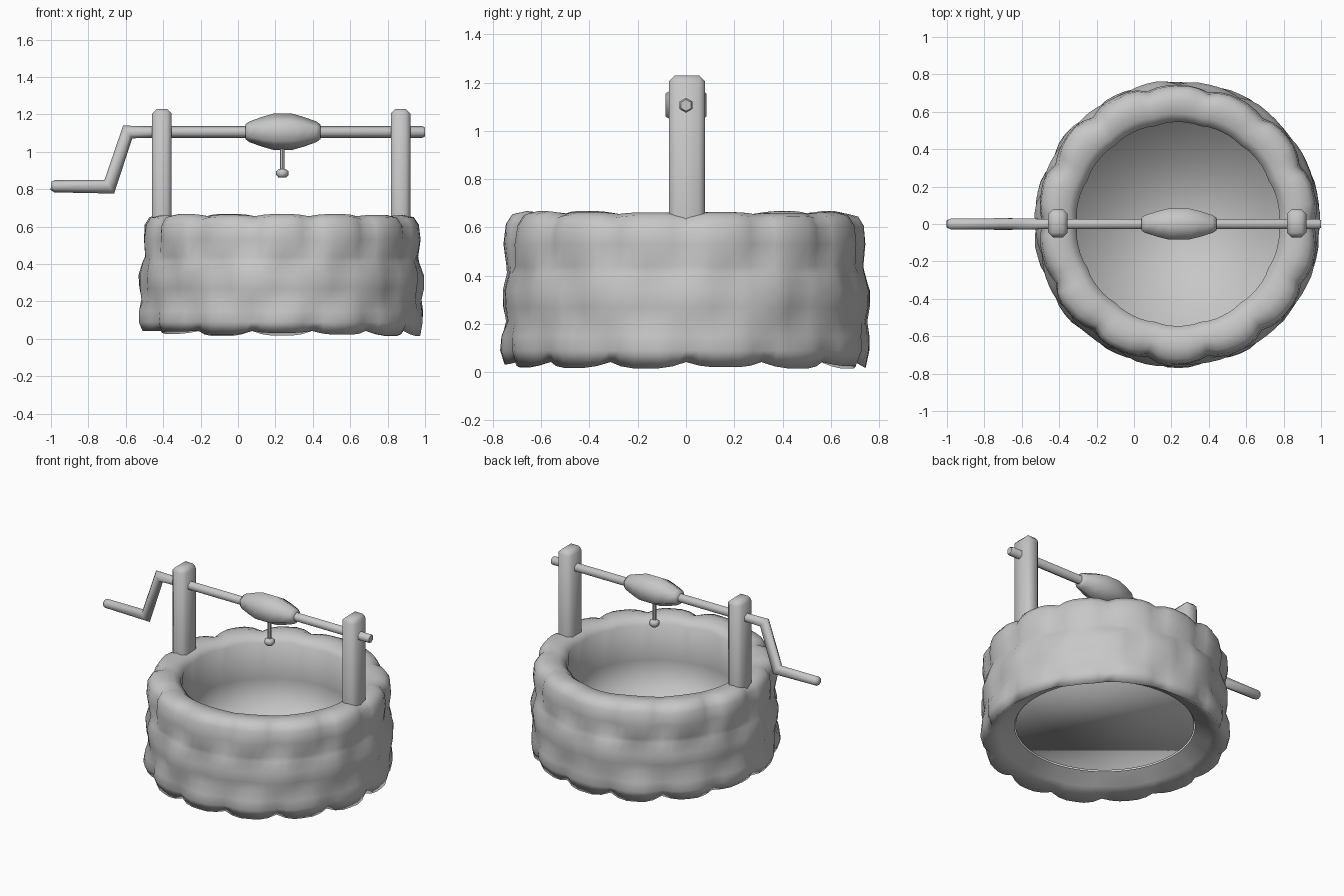
import bpy, bmesh, math, random
from mathutils import Vector, noise

random.seed(4)
if "Cube" in bpy.data.objects:
    bpy.data.objects.remove(bpy.data.objects["Cube"], do_unlink=True)

CX = 0.235          # well axis
GREY = (0.57, 0.57, 0.57, 1)
mat = bpy.data.materials.new("plain_grey")
mat.use_nodes = True
mat.diffuse_color = GREY
mat.node_tree.nodes["Principled BSDF"].inputs["Base Color"].default_value = GREY


def finish(name, bm, angle=40):
    bmesh.ops.recalc_face_normals(bm, faces=bm.faces)
    mesh = bpy.data.meshes.new(name)
    bm.to_mesh(mesh)
    bm.free()
    ob = bpy.data.objects.new(name, mesh)
    bpy.context.collection.objects.link(ob)
    mesh.materials.append(mat)
    bpy.ops.object.select_all(action="DESELECT")
    ob.select_set(True)
    bpy.context.view_layer.objects.active = ob
    bpy.ops.object.shade_smooth_by_angle(angle=math.radians(angle))
    return ob


def bridge(bm, a, b):
    n = len(a)
    for i in range(n):
        bm.faces.new((a[i], a[(i + 1) % n], b[(i + 1) % n], b[i]))


def tube(name, path, radii, sides, angle=40):
    """Sweep a polygon along a path lying in the xz plane, with mitred bends."""
    bm = bmesh.new()
    pts = [Vector((x, 0, z)) for x, z in path]
    rings = []
    for i, p in enumerate(pts):
        d_in = (p - pts[i - 1]).normalized() if i else (pts[1] - p).normalized()
        d_out = (pts[i + 1] - p).normalized() if i < len(pts) - 1 else d_in
        t = (d_in + d_out).normalized()
        up = Vector((-t.z, 0, t.x)) / max(t.dot(d_in), 0.5)
        ring = []
        for k in range(sides):
            a = math.tau * k / sides
            ring.append(bm.verts.new(p + radii[i] * (math.cos(a) * up + Vector((0, math.sin(a), 0)))))
        rings.append(ring)
    for a, b in zip(rings, rings[1:]):
        bridge(bm, a, b)
    bm.faces.new(rings[0])
    bm.faces.new(rings[-1])
    return finish(name, bm, angle)


# Stone well: one lathed shell with staggered lumpy courses and an inner floor
SEG, STONES = 84, 14
jitter = [[random.uniform(-1, 1) for _ in range(STONES)] for _ in range(3)]
# radius, height, course, seam depth
profile = [(0.555, 0.14, 0, 0), (0.65, 0.085, 0, 0.005), (0.75, 0.03, 0, 0.03),
           (0.768, 0.09, 0, 0.025), (0.764, 0.15, 0, 0.018), (0.748, 0.21, 1, 0.01),
           (0.759, 0.27, 1, 0.015), (0.762, 0.34, 1, 0.015), (0.742, 0.41, 1, 0.01),
           (0.738, 0.44, 2, 0.015), (0.75, 0.53, 2, 0.025), (0.742, 0.61, 2, 0.03), (0.715, 0.65, 2, 0.03),
           (0.66, 0.663, 2, 0.018), (0.59, 0.655, 2, 0.01), (0.545, 0.62, 2, 0.008),
           (0.545, 0.38, 2, 0), (0.55, 0.145, 2, 0)]
bm = bmesh.new()
rings = []
for r, z, course, depth in profile:
    ring = []
    for k in range(SEG):
        a = math.tau * k / SEG
        u = k / SEG * STONES + (0.5 if course == 1 else 0)
        j = jitter[course][int(u) % STONES]
        seam = abs(math.cos(math.pi * u)) ** 8
        block = j * (1 - seam)
        lump = noise.noise(Vector((math.cos(a), math.sin(a), z * 1.5)) * 4)
        outer = 1 if r > 0.7 else 0
        rr = r - depth * seam + outer * (0.006 * block + 0.012 * lump)
        zz = z
        if z < 0.08:
            zz += 0.018 * block + 0.012 * seam
        elif z > 0.6:
            zz += 0.006 * block - 0.4 * depth * seam
        ring.append(bm.verts.new((CX + rr * math.cos(a), rr * math.sin(a), zz)))
    rings.append(ring)
for a, b in zip(rings, rings[1:]):
    bridge(bm, a, b)
bm.faces.new(rings[-1])
finish("stone_well", bm, 180)

# Posts with chamfered edges and tops
for name, x in (("right_post", -0.407), ("left_post", 0.869)):
    bm = bmesh.new()
    bmesh.ops.create_cube(bm, size=1)
    for v in bm.verts:
        v.co = (x + v.co.x * 0.104, 0.004 + v.co.y * 0.15, 0.925 + v.co.z * 0.61)
    edges = [e for e in bm.edges if min(v.co.z for v in e.verts) > 1 or
             abs(e.verts[0].co.z - e.verts[1].co.z) > 0.1]
    bmesh.ops.bevel(bm, geom=edges, offset=0.025, segments=1, affect="EDGES")
    finish(name, bm, 50)

# Axle running into the bent crank handle, with slightly rounded ends
tube("axle_and_crank", [(1.0, 1.106), (0.985, 1.106), (-0.45, 1.106), (-0.59, 1.106),
                        (-0.688, 0.813), (-0.98, 0.816), (-1.0, 0.818)],
     [0.024, 0.031, 0.031, 0.034, 0.036, 0.033, 0.022], 6, 65)

# Six-sided rope drum swelling around the axle
tube("rope_drum", [(x, 1.107) for x in (0.04, 0.06, 0.13, 0.19, 0.29, 0.35, 0.42, 0.44)],
     [0.04, 0.055, 0.08, 0.097, 0.097, 0.08, 0.055, 0.04], 6, 65)

# Rope with its end knot
tube("rope", [(0.237, 1.05), (0.237, 0.89)], [0.012, 0.012], 8)
tube("rope_knot", [(0.237, z) for z in (0.908, 0.896, 0.876, 0.862)],
     [0.018, 0.033, 0.033, 0.02], 8, 60)
